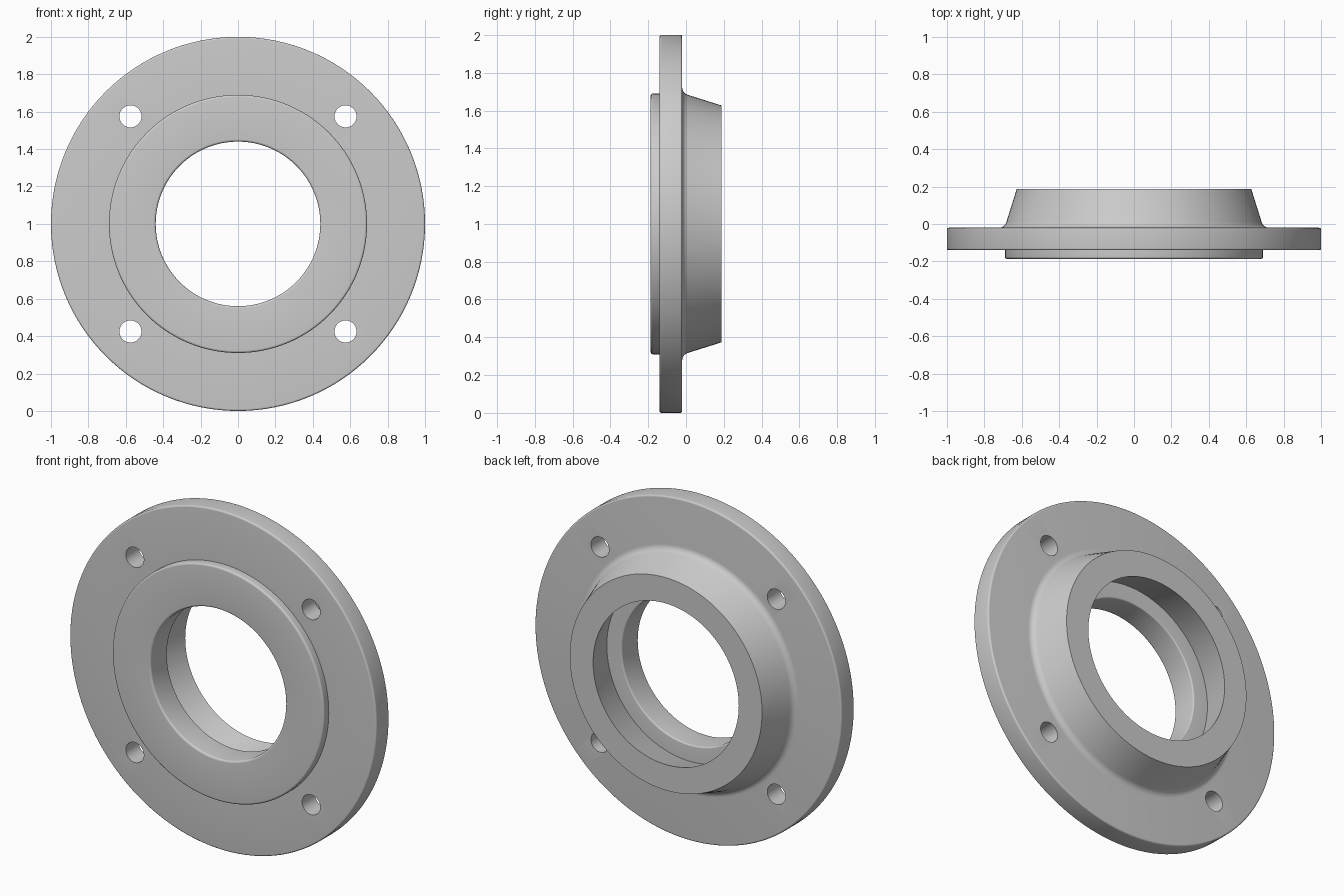
import bpy, bmesh, math
from mathutils import Vector, Matrix

if "Cube" in bpy.data.objects:
    bpy.data.objects.remove(bpy.data.objects["Cube"])

STEPS = 128


def rounded(points, segs=5):
    """Closed (radius, y) profile whose corners are rounded by the third value."""
    out = []
    n = len(points)
    for i, (r, y, rad) in enumerate(points):
        p = Vector((r, y))
        if rad == 0:
            out.append(p)
            continue
        a = (Vector(points[i - 1][:2]) - p).normalized()
        b = (Vector(points[(i + 1) % n][:2]) - p).normalized()
        half = a.angle(b) / 2
        centre = p + (a + b).normalized() * rad / math.sin(half)
        start = p + a * rad / math.tan(half) - centre
        end = p + b * rad / math.tan(half) - centre
        for k in range(segs + 1):
            t = k / segs
            d = start.lerp(end, t).normalized() * rad
            out.append(centre + d)
    return out


# Cross-section: raised front face, bolt flange, tapered rear hub, stepped bore
profile = rounded([
    (0.44, -0.187, 0.012),
    (0.69, -0.187, 0.012),
    (0.69, -0.14, 0),
    (1.00, -0.14, 0.01),
    (1.00, -0.02, 0.01),
    (0.692, -0.02, 0.04),
    (0.627, 0.187, 0),
    (0.475, 0.187, 0),
    (0.537, -0.03, 0),
    (0.44, -0.03, 0.008),
])

# Revolve around the y axis at z = 1
bm = bmesh.new()
rings = []
for s in range(STEPS):
    a = 2 * math.pi * s / STEPS
    rings.append([bm.verts.new((p.x * math.cos(a), p.y, 1 + p.x * math.sin(a)))
                  for p in profile])
n = len(profile)
for s in range(STEPS):
    r0, r1 = rings[s], rings[(s + 1) % STEPS]
    for i in range(n):
        j = (i + 1) % n
        bm.faces.new((r0[i], r0[j], r1[j], r1[i]))
bmesh.ops.recalc_face_normals(bm, faces=bm.faces)
mesh = bpy.data.meshes.new("flange_hub")
bm.to_mesh(mesh)
bm.free()
flange = bpy.data.objects.new("flange_hub", mesh)
bpy.context.collection.objects.link(flange)

# Four bolt-hole cutters in one helper object
bm = bmesh.new()
for sx in (-1, 1):
    for sz in (-1, 1):
        m = Matrix.Translation((0.575 * sx, -0.08, 1 + 0.575 * sz)) \
            @ Matrix.Rotation(math.pi / 2, 4, 'X')
        bmesh.ops.create_cone(bm, cap_ends=True, segments=40, radius1=0.059,
                              radius2=0.059, depth=0.4, matrix=m)
bmesh.ops.recalc_face_normals(bm, faces=bm.faces)
cut_mesh = bpy.data.meshes.new("bolt_hole_cutter")
bm.to_mesh(cut_mesh)
bm.free()
cutter = bpy.data.objects.new("bolt_hole_cutter", cut_mesh)
bpy.context.collection.objects.link(cutter)
cutter.hide_render = True

# Cut the holes, then drop the helper
mod = flange.modifiers.new("bolt_holes", 'BOOLEAN')
mod.operation = 'DIFFERENCE'
mod.solver = 'EXACT'
mod.object = cutter
bpy.context.view_layer.objects.active = flange
flange.select_set(True)
bpy.ops.object.modifier_apply(modifier=mod.name)
bpy.data.objects.remove(cutter)

bpy.ops.object.shade_smooth_by_angle(angle=math.radians(30))
